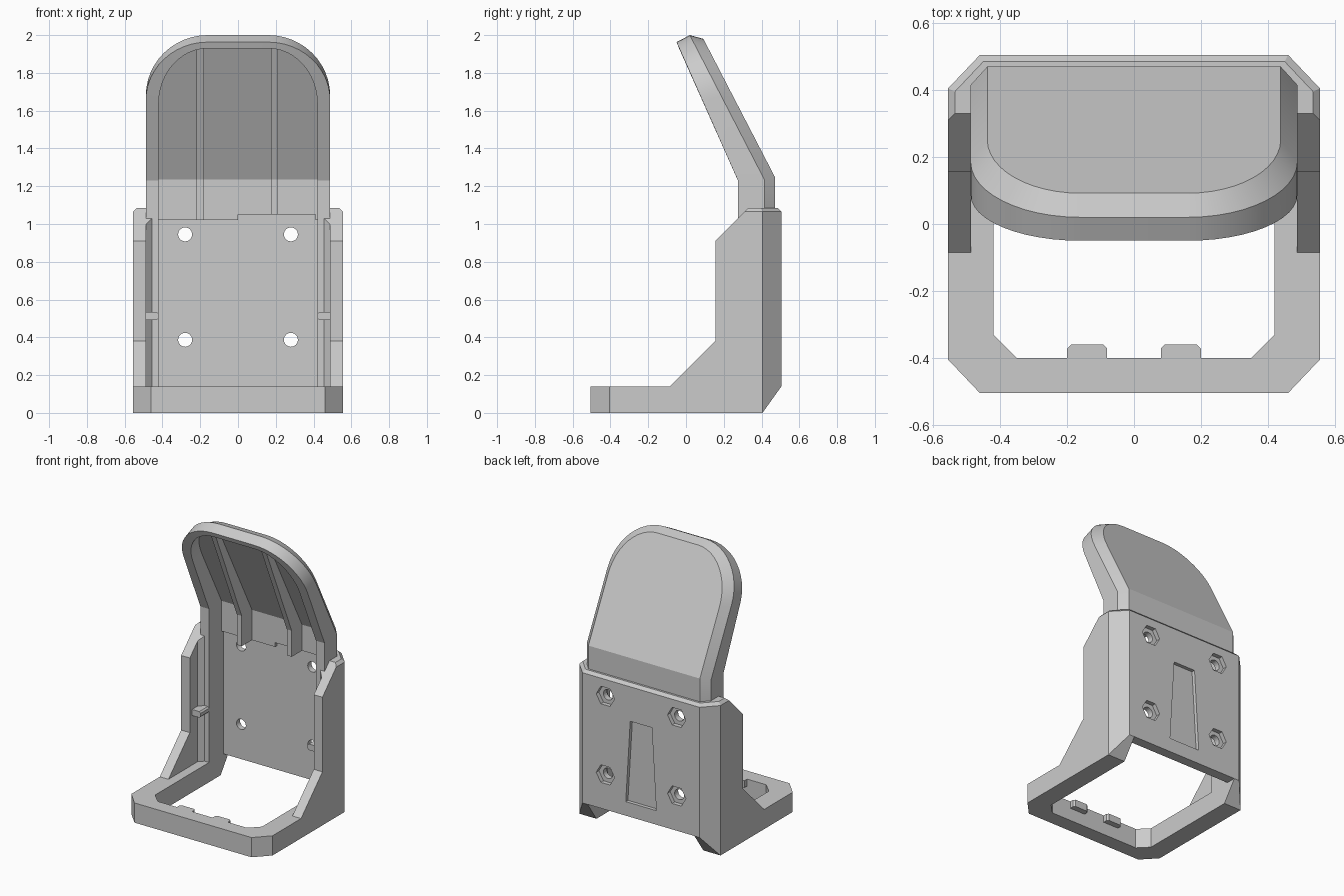
import bpy, bmesh, math

if "Cube" in bpy.data.objects:
    bpy.data.objects.remove(bpy.data.objects["Cube"])


def make(name, bm):
    bmesh.ops.recalc_face_normals(bm, faces=bm.faces)
    me = bpy.data.meshes.new(name)
    bm.to_mesh(me)
    bm.free()
    ob = bpy.data.objects.new(name, me)
    bpy.context.collection.objects.link(ob)
    return ob


def prism(name, pts, axis, lo, hi):
    """Extrude a 2D profile along an axis: x uses (y,z), y uses (x,z), z uses (x,y)."""
    put = {'x': lambda a, b, c: (c, a, b),
           'y': lambda a, b, c: (a, c, b),
           'z': lambda a, b, c: (a, b, c)}[axis]
    bm = bmesh.new()
    rings = [[bm.verts.new(put(a, b, c)) for a, b in pts] for c in (lo, hi)]
    for r in rings:
        bm.faces.new(r)
    n = len(pts)
    for i in range(n):
        j = (i + 1) % n
        bm.faces.new((rings[0][i], rings[0][j], rings[1][j], rings[1][i]))
    return make(name, bm)


def boolean(ob, cutter, op='DIFFERENCE'):
    m = ob.modifiers.new('cut', 'BOOLEAN')
    m.operation, m.object, m.solver = op, cutter, 'EXACT'
    bpy.context.view_layer.objects.active = ob
    bpy.ops.object.modifier_apply(modifier=m.name)
    bpy.data.objects.remove(cutter)


def ngon(x, z, r, n):
    return [(x + r * math.cos(2 * math.pi * i / n), z + r * math.sin(2 * math.pi * i / n))
            for i in range(n)]


def sym(half):
    """Mirror a right-hand half outline to make a full loop."""
    return half + [(-x, y) for x, y in reversed(half)]


def box_pts(a0, a1, b0, b1):
    return [(a0, b0), (a1, b0), (a1, b1), (a0, b1)]


# Bracket: side profile limited by an octagonal plan with a bevelled top
bracket = prism('bracket', [(-.505, 0), (.405, 0), (.505, .14), (.505, 1.085), (.33, 1.085),
                            (.155, .91), (.155, .38), (-.085, .14), (-.505, .14)],
                'x', -.6, .6)
bm = bmesh.new()
for z, d in ((-.1, 0), (1.065, 0), (1.085, .02)):
    for x, y in ((.46, .505), (.555, .405)):
        px = x - d * (.5 if x < .5 else 1)
        py = y - d * (1 if x < .5 else .5)
        for sx in (-1, 1):
            for sy in (-1, 1):
                bm.verts.new((sx * px, sy * py, z))
bmesh.ops.convex_hull(bm, input=bm.verts)
boolean(bracket, make('plan', bm), 'INTERSECT')

# Space between the side walls, and the base opening
boolean(bracket, prism('cavity', sym([(.487, -.8), (.487, .243), (.455, .275), (.42, .275),
                                      (.42, .435)]), 'z', .14, 1.3))
boolean(bracket, prism('opening', sym([(.35, -.40), (.42, -.33), (.42, .7)]), 'z', -.2, .1405))

# Bolt holes with nut pockets, and the tapered back recess
for x in (-.28, .28):
    for z in (.387, .945):
        boolean(bracket, prism('hole', ngon(x, z, .037, 24), 'y', .3, .6))
        boolean(bracket, prism('nut_pocket', ngon(x, z, .072, 6), 'y', .475, .6))
boolean(bracket, prism('recess', sym([(.12, .24), (.085, .82)]), 'y', .48, .6))

# Backrest shell: U-shaped loops (front rim, edge, back, inner rim, floor)
ARC = 12


def loop(bm, half, rail, s_arc=.58, flat=.16):
    (y0, z0), (y1, z1), (y2, z2) = rail
    pts = [(half, y0, z0), (half, y1, z1)]
    for i in range(ARC + 1):
        a = math.pi / 2 * i / ARC
        s = s_arc + (1 - s_arc) * math.sin(a)
        pts.append((flat + (half - flat) * math.cos(a), y1 + (y2 - y1) * s, z1 + (z2 - z1) * s))
    pts += [(-x, y, z) for x, y, z in reversed(pts)]
    return [bm.verts.new(p) for p in pts]


bm = bmesh.new()
inner = loop(bm, .42, [(.275, 1.02), (.275, 1.23), (-.037, 1.93)])
front = loop(bm, .488, [(.275, 1.02), (.275, 1.23), (-.05, 1.963)])
edge = loop(bm, .488, [(.415, 1.02), (.415, 1.235), (.02, 2.0)])
back = loop(bm, .438, [(.47, 1.02), (.47, 1.25), (.092, 1.98)])
floor = loop(bm, .42, [(.415, 1.02), (.415, 1.235), (.035, 1.955)])
order = [floor, inner, front, edge, back]
for a, b in zip(order, order[1:]):
    for i in range(len(a) - 1):
        bm.faces.new((a[i], a[i + 1], b[i + 1], b[i]))
for l in (floor, back):
    bm.faces.new((l[0], l[1], l[-2], l[-1]))
    bm.faces.new(l[1:-1])
bm.faces.new([l[0] for l in order] + [l[-1] for l in reversed(order)])
backrest = make('backrest', bm)
boolean(backrest, prism('slot', box_pts(0, .41, .9, 1.05), 'y', .3, .45))
bpy.ops.object.select_all(action='DESELECT')
backrest.select_set(True)
bpy.context.view_layer.objects.active = backrest
bpy.ops.object.shade_smooth_by_angle(angle=math.radians(20))

# Two stiffening ribs inside the backrest
for x, z in ((-.2, 1.02), (.193, 1.05)):
    prism('backrest_rib', [(.30, z), (.43, z), (.43, 1.24), (.05, 1.95), (.0, 1.93),
                           (.30, 1.235)], 'x', x - .019, x + .019)

for s in (-1, 1):
    # Small retaining pegs on the side walls
    prism('side_peg', [(s * x, z) for x, z in ((.5, .492), (.43, .492), (.42, .502),
                                               (.42, .525), (.43, .535), (.5, .535))],
          'y', .18, .28)
    # Locating tabs on the inner edge of the front bar
    prism('front_tab', [(s * x, y) for x, y in ((.08, -.41), (.2, -.41), (.2, -.372),
                                                (.188, -.36), (.092, -.36), (.08, -.372))],
          'z', .09, .14)
